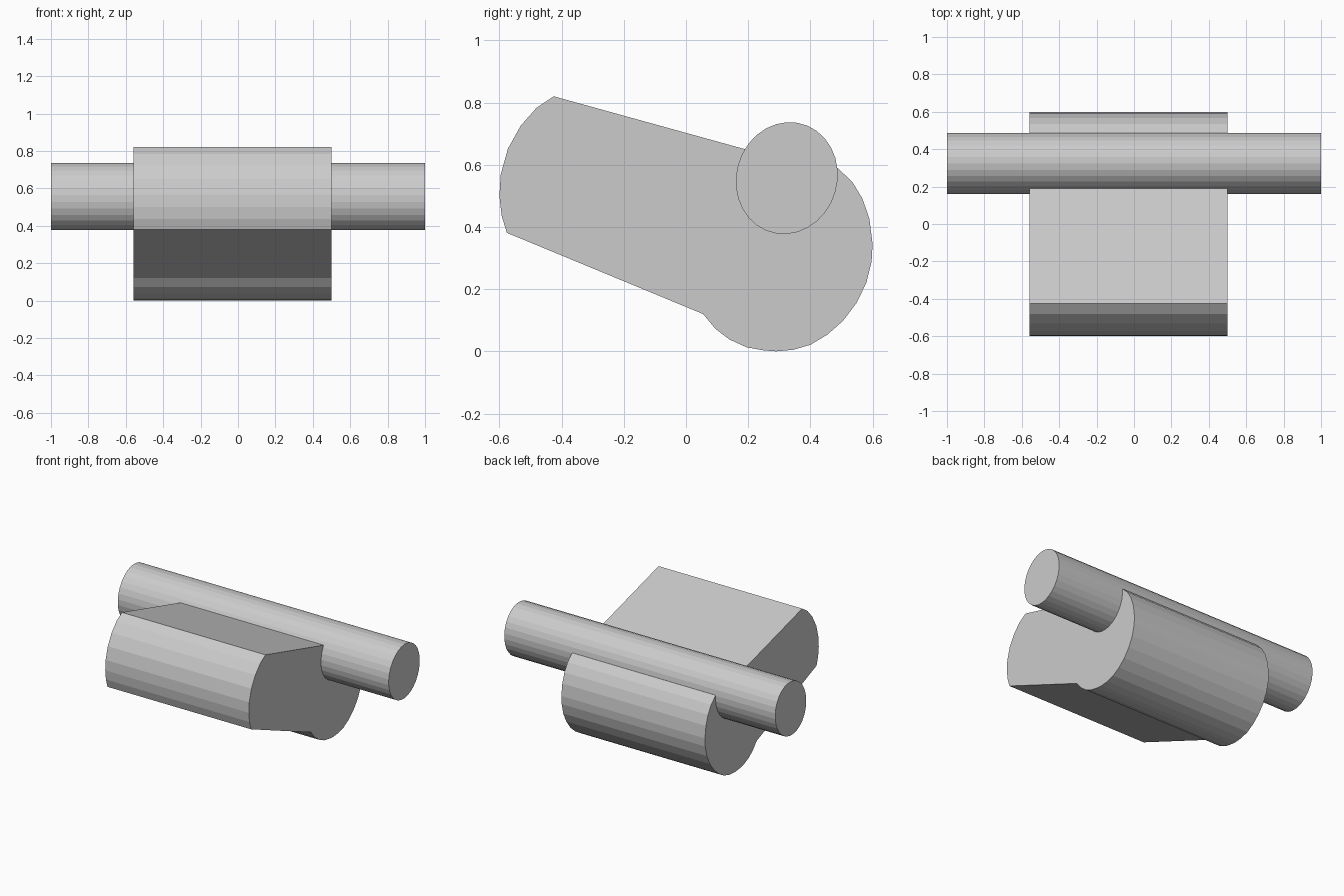
import bpy, bmesh, math

if "Cube" in bpy.data.objects:
    bpy.data.objects.remove(bpy.data.objects["Cube"])


def extrude_x(name, profile, x0, x1):
    """Extrude a closed (y, z) outline along x."""
    bm = bmesh.new()
    face = bm.faces.new([bm.verts.new((x0, y, z)) for y, z in profile])
    new = bmesh.ops.extrude_face_region(bm, geom=[face])["geom"]
    verts = [v for v in new if isinstance(v, bmesh.types.BMVert)]
    bmesh.ops.translate(bm, verts=verts, vec=(x1 - x0, 0, 0))
    bmesh.ops.recalc_face_normals(bm, faces=bm.faces)
    mesh = bpy.data.meshes.new(name)
    bm.to_mesh(mesh)
    bm.free()
    obj = bpy.data.objects.new(name, mesh)
    bpy.context.collection.objects.link(obj)
    return obj


# Lever body: rounded nose, tapered waist and round heel
nose = [(-0.425, 0.82), (-0.481, 0.783), (-0.532, 0.725), (-0.573, 0.651),
        (-0.596, 0.568), (-0.60, 0.50), (-0.593, 0.436), (-0.576, 0.381)]
heel = [(0.055, 0.12), (0.095, 0.072), (0.14, 0.038), (0.195, 0.013),
        (0.25, 0.003), (0.29, 0.0), (0.345, 0.005), (0.40, 0.021),
        (0.455, 0.054), (0.505, 0.098), (0.548, 0.155), (0.58, 0.22),
        (0.597, 0.29), (0.60, 0.345), (0.59, 0.425), (0.568, 0.49),
        (0.535, 0.545), (0.487, 0.59)]
waist_top = [(0.35, 0.60), (0.19, 0.65)]
extrude_x("lever_body", nose + heel + waist_top, -0.56, 0.50)

# Cross pin: slightly oval, seated in the top of the heel
SIDES = 30
pin = []
for i in range(SIDES):
    t = 2 * math.pi * (i + 0.5) / SIDES
    pin.append((0.324 + 0.164 * math.cos(t), 0.557 + 0.18 * math.sin(t + 0.06)))
extrude_x("cross_pin", pin, -1.0, 1.0)
